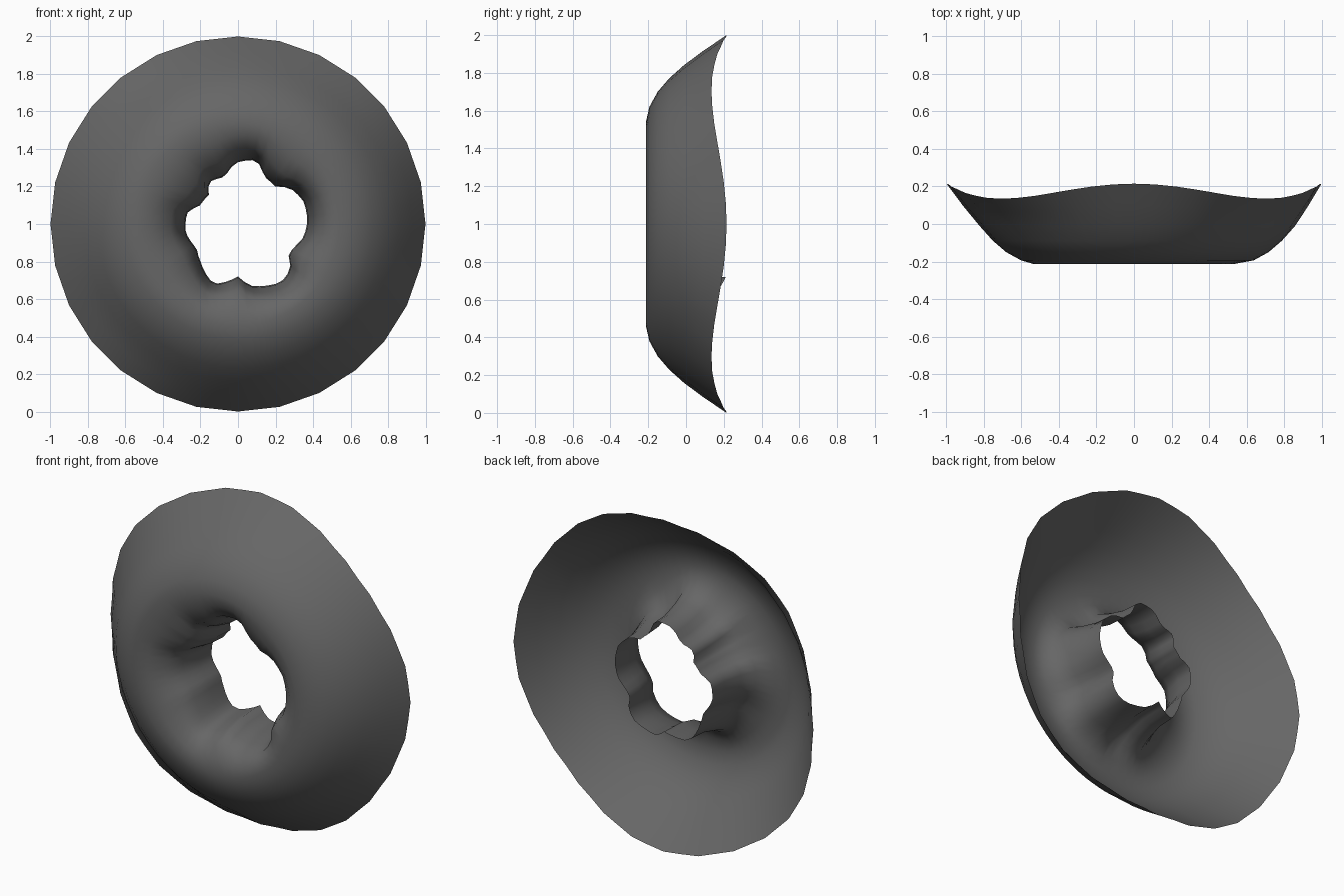
import bpy, bmesh, math

if "Cube" in bpy.data.objects:
    bpy.data.objects.remove(bpy.data.objects["Cube"])

N = 56       # steps around the ring
SIDES = 28   # straight sides of the outer rim

# wavy outline of the hole (x, z) relative to the ring centre
HOLE = [(.37, .02), (.35, .12), (.28, .19), (.20, .20), (.14, .25), (.10, .34), (0, .33),
        (-.02, .32), (-.07, .25), (-.16, .22), (-.15, .16), (-.20, .10), (-.27, .06),
        (-.28, -.04), (-.22, -.13), (-.20, -.20), (-.13, -.32), (0, -.28), (.07, -.33),
        (.23, -.31), (.28, -.24), (.27, -.17), (.29, -.13), (.35, -.07)]
POLAR = sorted((math.atan2(z, x) % math.tau, math.hypot(x, z)) for x, z in HOLE)
POLAR = [(POLAR[-1][0] - math.tau, POLAR[-1][1])] + POLAR + [(POLAR[0][0] + math.tau, POLAR[0][1])]


def hole_radius(a):
    for (a0, r0), (a1, r1) in zip(POLAR, POLAR[1:]):
        if a0 <= a <= a1:
            return r0 + (r1 - r0) * (a - a0) / (a1 - a0)
    return .33


def profile(a):
    """Cross-section (radius, depth) from the hole edge over the front to the outer rim."""
    ri = hole_radius(a)
    rim = .175 + .04 * math.cos(4 * a)
    tip = .06 * max(0, 1 - abs(a - 1.5 * math.pi) / .5)   # drip at the bottom of the hole
    step = math.tau / SIDES
    flat = math.cos(step / 2) / math.cos(a % step - step / 2)
    full = .018 * math.cos(a)                             # right side is slightly fuller
    pts = [(ri, .15 + tip), (ri + .006, .04), (ri + .035, -.075), (ri * .8 + .135, -.155)]
    pts += [(ri * .3 + .375, -.20), (.54, -.212), (.62 + full, -.194), (.70 + full, -.15)]
    pts += [(.77 + full, -.09), (.84 * flat + full, -.012)]
    pts += [(.92 * flat + full / 2, .09 + (rim - .2) * .4), (flat, rim)]
    return pts


# open icing shell
bm = bmesh.new()
rings = []
for i in range(N):
    a = math.tau * i / N
    rings.append([bm.verts.new((r * math.cos(a), y, 1 + r * math.sin(a))) for r, y in profile(a)])
for i in range(N):
    p, q = rings[i], rings[(i + 1) % N]
    for j in range(len(p) - 1):
        bm.faces.new((p[j], p[j + 1], q[j + 1], q[j]))
bm.normal_update()
if sum(f.normal.y * f.calc_area() for f in bm.faces) > 0:
    bmesh.ops.reverse_faces(bm, faces=bm.faces[:])
for f in bm.faces:
    f.smooth = True
mesh = bpy.data.meshes.new("icing_shell")
bm.to_mesh(mesh)
bm.free()

mat = bpy.data.materials.new("dark grey")
mat.diffuse_color = (.133, .133, .133, 1)
mat.use_nodes = True
mat.node_tree.nodes["Principled BSDF"].inputs["Base Color"].default_value = mat.diffuse_color
mesh.materials.append(mat)
shell = bpy.data.objects.new("icing_shell", mesh)
bpy.context.collection.objects.link(shell)
